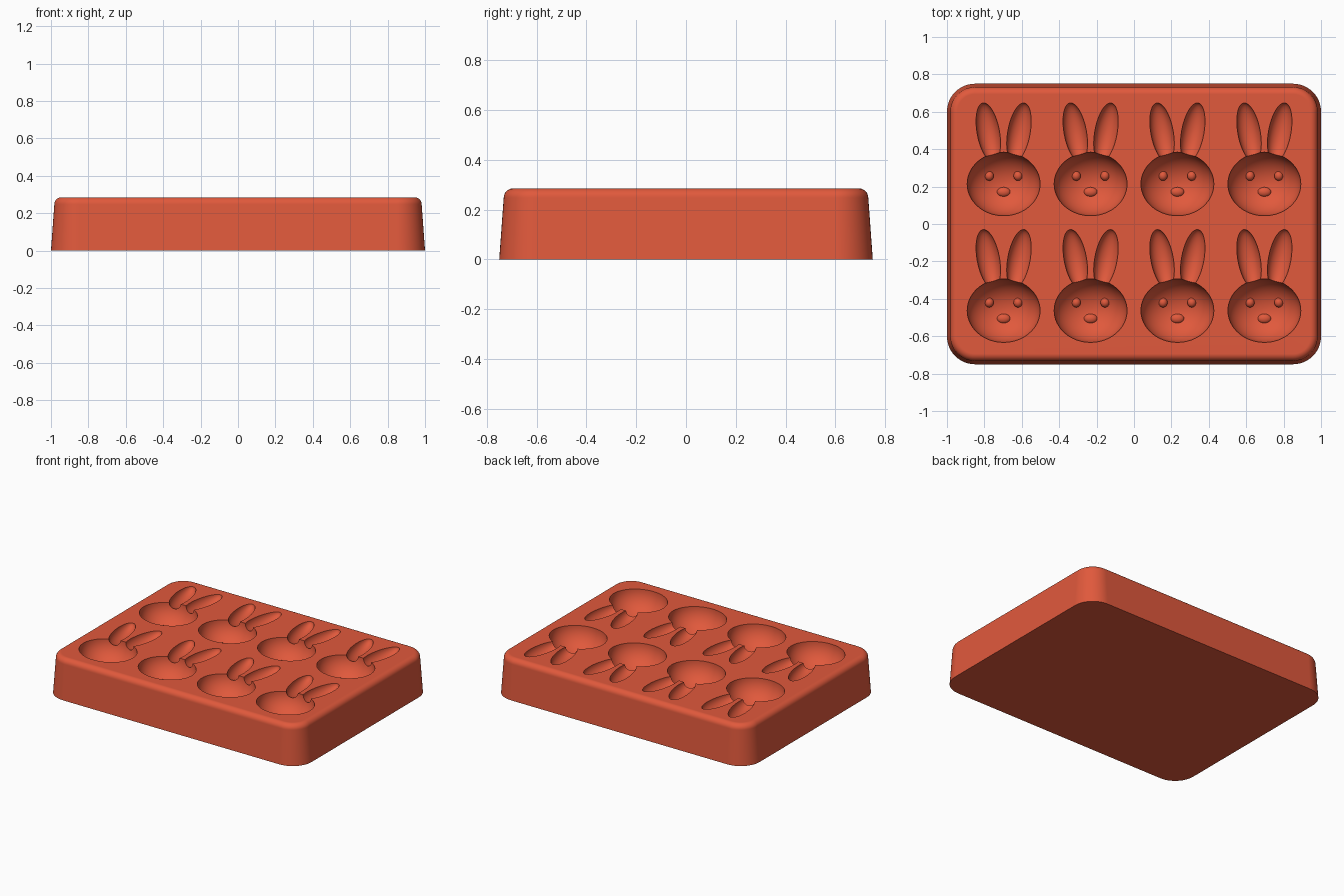
import bpy, bmesh, math
from mathutils import Matrix, Vector

default = bpy.data.objects.get("Cube")
if default:
    bpy.data.objects.remove(default)

TOP = 0.285
HEAD = Vector((0.195, 0.17, 0.16))
EAR = Vector((0.06, 0.16, 0.06))
CELLS = [(x, y) for y in (0.214, -0.463) for x in (-0.697, -0.232, 0.232, 0.697)]

red = bpy.data.materials.new("Terracotta red")
red.use_nodes = True
red.diffuse_color = (0.75, 0.1, 0.045, 1)
red.node_tree.nodes["Principled BSDF"].inputs["Base Color"].default_value = red.diffuse_color


def make_object(name, bm):
    mesh = bpy.data.meshes.new(name)
    bmesh.ops.recalc_face_normals(bm, faces=bm.faces)
    bm.to_mesh(mesh)
    bm.free()
    mesh.materials.append(red)
    obj = bpy.data.objects.new(name, mesh)
    bpy.context.collection.objects.link(obj)
    return obj


def ellipsoids(name, offset, radii, tilt=0.0, detail=48):
    """One ellipsoid in each cell of the tray."""
    bm = bmesh.new()
    for x, y in CELLS:
        place = (Matrix.Translation(Vector((x, y, TOP)) + Vector(offset))
                 @ Matrix.Rotation(tilt, 4, 'Z')
                 @ Matrix.Diagonal((*radii, 1)))
        bmesh.ops.create_uvsphere(bm, u_segments=detail, v_segments=detail // 2 + 1,
                                  radius=1, matrix=place)
    return make_object(name, bm)


def smooth(obj):
    bpy.ops.object.select_all(action='DESELECT')
    obj.select_set(True)
    bpy.context.view_layer.objects.active = obj
    bpy.ops.object.shade_smooth_by_angle(angle=math.radians(35))


# Tapered tray: rounded rectangle lofted up the wall and over the rim fillet
def outline(inset, steps=12):
    radius = 0.15 - inset
    points = []
    for quarter, (sx, sy) in enumerate(((1, 1), (-1, 1), (-1, -1), (1, -1))):
        for i in range(steps + 1):
            a = (quarter + i / steps) * math.pi / 2
            points.append((sx * 0.85 + radius * math.cos(a),
                           sy * 0.60 + radius * math.sin(a)))
    return points


FILLET = 0.038
levels = [(0, 0)]
for i in range(9):
    a = i / 8 * math.pi / 2
    levels.append((0.018 + FILLET * (1 - math.cos(a)), TOP - FILLET * (1 - math.sin(a))))

bm = bmesh.new()
rings = [[bm.verts.new((x, y, z)) for x, y in outline(inset)] for inset, z in levels]
for low, high in zip(rings, rings[1:]):
    for i in range(len(low)):
        j = (i + 1) % len(low)
        bm.faces.new((low[i], low[j], high[j], high[i]))
bm.faces.new(rings[0][::-1])
bm.faces.new(rings[-1])
tray = make_object("mould_tray", bm)

# Rabbit cavities: heads and a mirrored pair of ears cut from the top
cutters = [ellipsoids("head_cutter", (0, 0, 0.0005), HEAD, detail=64)]
for side, label in ((-1, "right"), (1, "left")):
    cutters.append(ellipsoids(label + "_ear_cutter", (side * 0.082, 0.276, 0.0007),
                              EAR, -side * math.radians(10.4)))
bpy.context.view_layer.objects.active = tray
for cutter in cutters:
    cutter.hide_render = True
    cut = tray.modifiers.new(cutter.name, 'BOOLEAN')
    cut.operation = 'DIFFERENCE'
    cut.solver = 'EXACT'
    cut.object = cutter
    bpy.ops.object.modifier_apply(modifier=cut.name)
    bpy.data.objects.remove(cutter)
smooth(tray)
weighted = tray.modifiers.new("flat_top_normals", 'WEIGHTED_NORMAL')
weighted.keep_sharp = True


# Raised eyes and nose on the cavity floor
def floor_offset(x, y):
    return (x, y, -HEAD.z * math.sqrt(1 - (x / HEAD.x) ** 2 - (y / HEAD.y) ** 2))


for name, x, y, radii in (("right_eyes", -0.077, 0.043, (0.024, 0.026, 0.024)),
                          ("left_eyes", 0.077, 0.043, (0.024, 0.026, 0.024)),
                          ("noses", 0, -0.043, (0.036, 0.026, 0.02))):
    smooth(ellipsoids(name, floor_offset(x, y), radii, detail=24))
